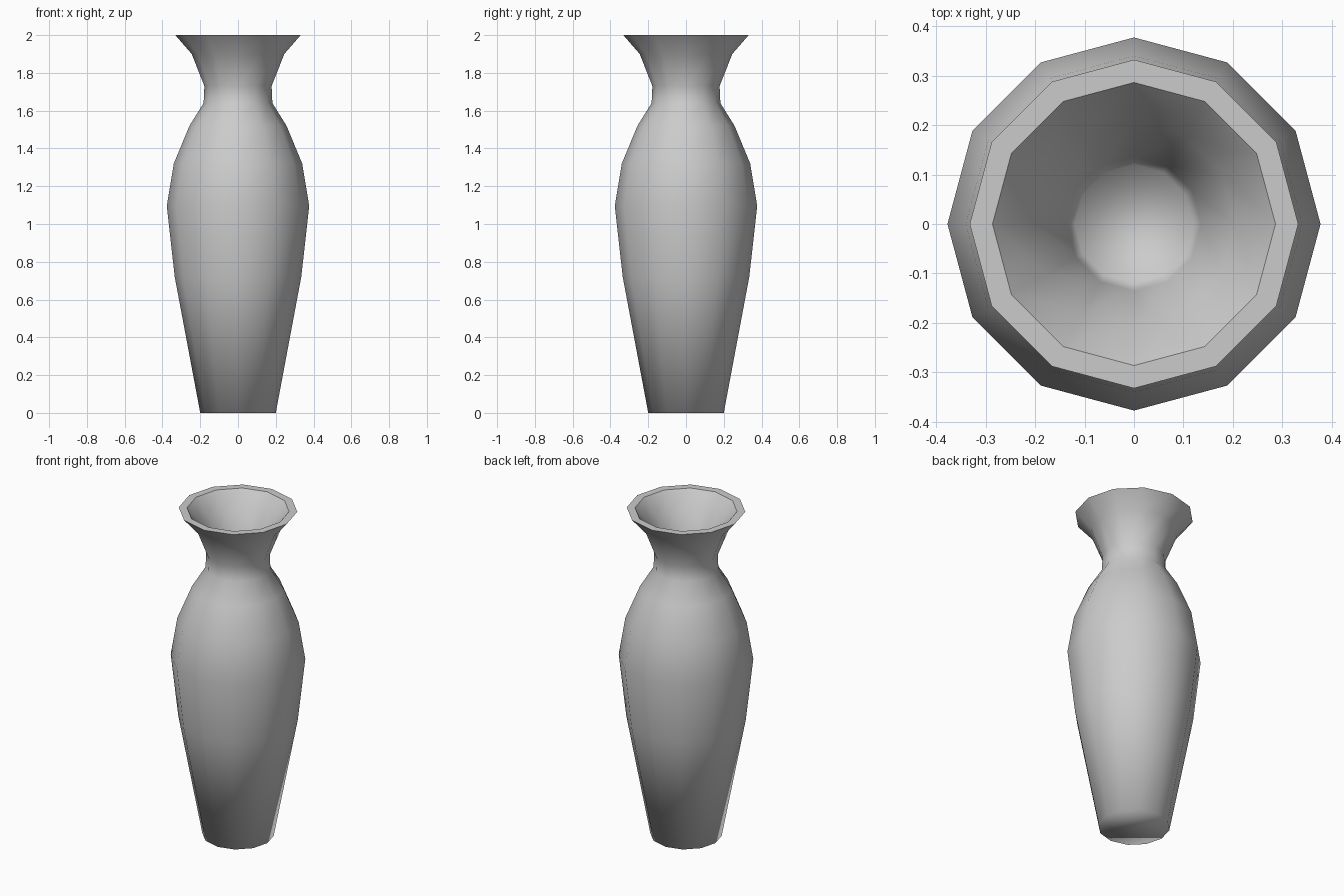
import bpy, bmesh, math

if "Cube" in bpy.data.objects:
    bpy.data.objects.remove(bpy.data.objects["Cube"])

SIDES = 12
# radius, height: outside from foot to lip, then down into the mouth
OUTER = [(0.20, 0), (0.335, 0.72), (0.377, 1.095), (0.34, 1.32), (0.257, 1.52),
         (0.182, 1.64), (0.178, 1.73), (0.245, 1.90), (0.332, 2.0)]
INNER = [(0.286, 2.0), (0.205, 1.90), (0.135, 1.73), (0.12, 1.66)]
LIP = (len(OUTER) - 1, len(OUTER))

bm = bmesh.new()


def ring(radius, z):
    step = math.tau / SIDES
    return [bm.verts.new((radius * math.cos(i * step), radius * math.sin(i * step), z))
            for i in range(SIDES)]


# Body, lip and mouth as one lathed skin
rings = [ring(r, z) for r, z in OUTER + INNER]
for a, b in zip(rings, rings[1:]):
    for i in range(SIDES):
        j = (i + 1) % SIDES
        bm.faces.new((a[i], a[j], b[j], b[i]))

# Foot and mouth floor
bm.faces.new(rings[0][::-1])
bm.faces.new(rings[-1])

# Smooth everywhere except the two crisp lip edges
for f in bm.faces:
    f.smooth = True
for k in LIP:
    for i in range(SIDES):
        bm.edges.get((rings[k][i], rings[k][(i + 1) % SIDES])).smooth = False

mesh = bpy.data.meshes.new("vase")
bm.to_mesh(mesh)
bm.free()
vase = bpy.data.objects.new("vase", mesh)
bpy.context.collection.objects.link(vase)
